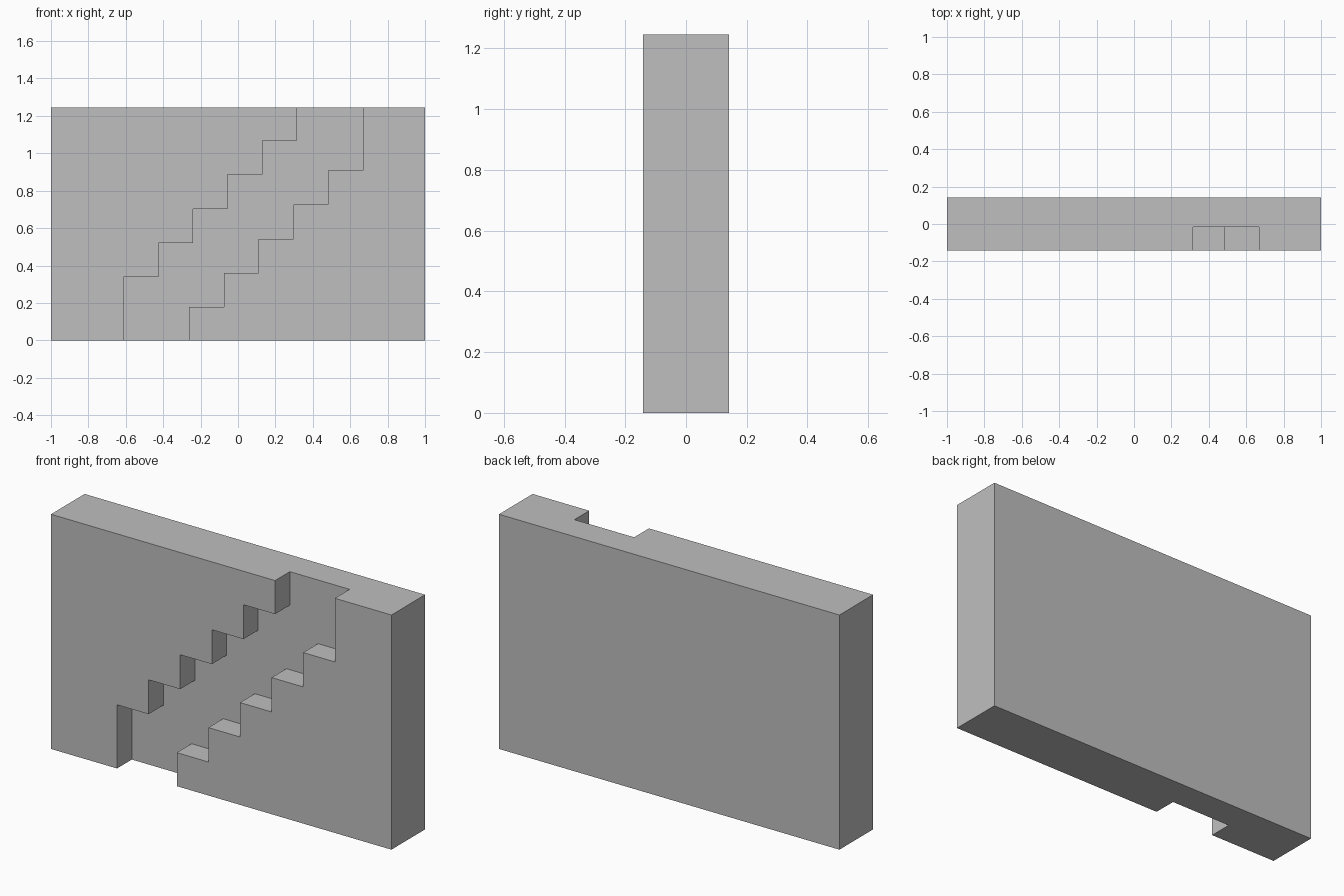
import bpy, bmesh

if "Cube" in bpy.data.objects:
    bpy.data.objects.remove(bpy.data.objects["Cube"])

W, D, H = 1.0, 0.141, 1.246      # half width, half depth, height
RECESS_Y = -0.017                # back plane of the stair channel
RUN, RISE, STEPS = 0.1857, 0.1825, 5

grey = bpy.data.materials.new("plain grey")
grey.diffuse_color = (0.52, 0.52, 0.52, 1)
grey.use_nodes = True
grey.node_tree.nodes["Principled BSDF"].inputs["Base Color"].default_value = grey.diffuse_color


def prism(name, outline, y0, y1):
    """Extrude an x-z outline from y0 to y1."""
    bm = bmesh.new()
    face = bm.faces.new([bm.verts.new((x, y0, z)) for x, z in outline])
    out = bmesh.ops.extrude_face_region(bm, geom=[face])
    verts = [v for v in out["geom"] if isinstance(v, bmesh.types.BMVert)]
    bmesh.ops.translate(bm, verts=verts, vec=(0, y1 - y0, 0))
    bmesh.ops.recalc_face_normals(bm, faces=bm.faces)
    mesh = bpy.data.meshes.new(name)
    bm.to_mesh(mesh)
    bm.free()
    mesh.materials.append(grey)
    obj = bpy.data.objects.new(name, mesh)
    bpy.context.collection.objects.link(obj)
    return obj


def stairs(x, z, bottom, top):
    """Stepped line that starts upright at x with its first tread at height z."""
    pts = [(x, bottom)]
    for i in range(STEPS):
        pts += [(x + i * RUN, z + i * RISE), (x + (i + 1) * RUN, z + i * RISE)]
    return pts + [(x + STEPS * RUN, top)]


# Solid wall block
wall = prism("wall", [(-W, 0), (W, 0), (W, H), (-W, H)], -D, D)

# Stepped channel running diagonally through the front face
lower = stairs(-0.261, 0.178, -0.1, H + 0.1)
upper = stairs(-0.612, 0.338, -0.1, H + 0.1)
cutter = prism("stair_channel_cutter", lower + upper[::-1], -D - 0.1, RECESS_Y)
cutter.hide_render = True

cut = wall.modifiers.new("stair channel", 'BOOLEAN')
cut.operation = 'DIFFERENCE'
cut.solver = 'EXACT'
cut.object = cutter
bpy.context.view_layer.objects.active = wall
bpy.ops.object.modifier_apply(modifier=cut.name)
bpy.data.objects.remove(cutter)
